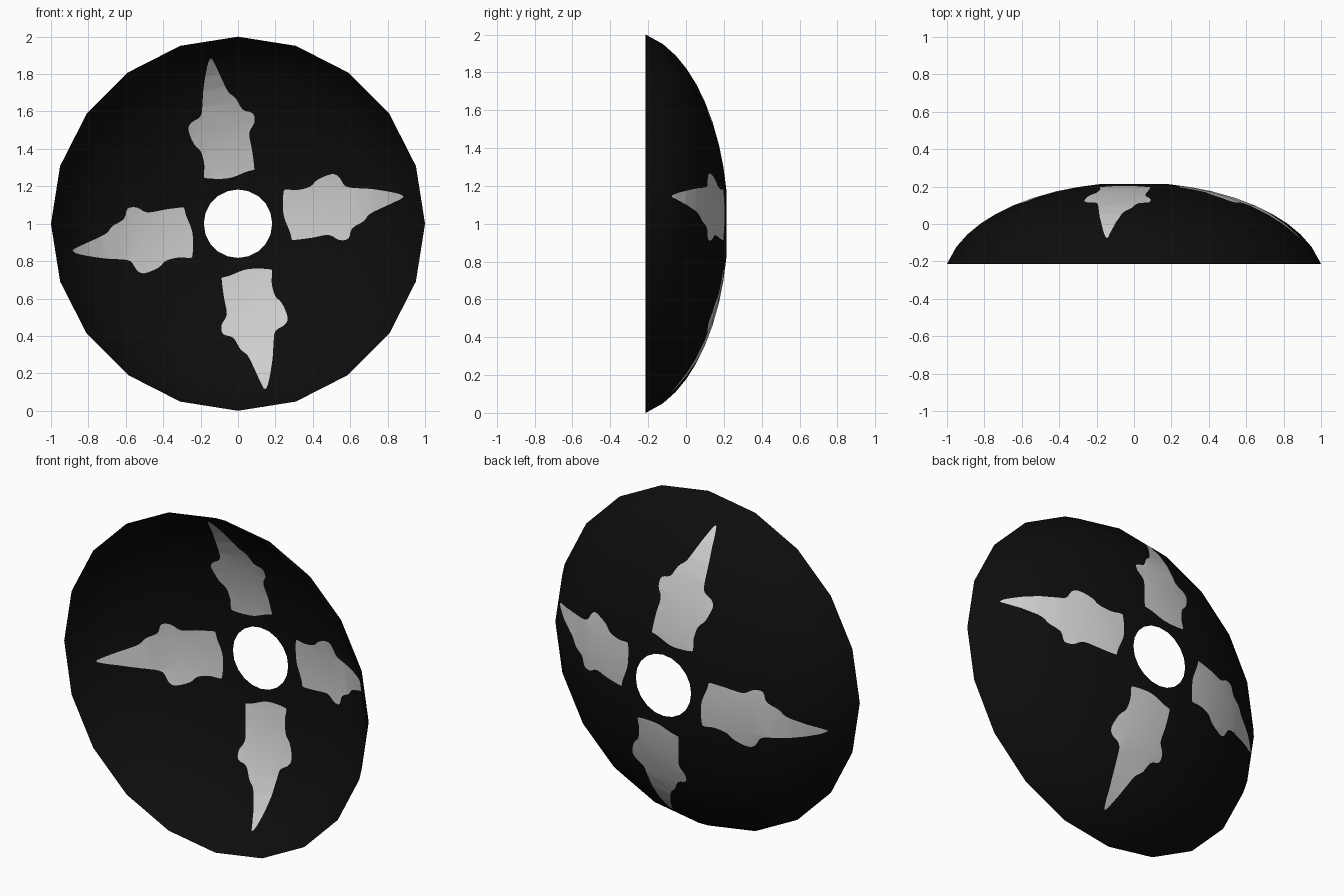
import bpy, bmesh, math
from mathutils import Vector
from mathutils.geometry import delaunay_2d_cdt

if "Cube" in bpy.data.objects:
    bpy.data.objects.remove(bpy.data.objects["Cube"])

SIDES, HOLE = 20, 0.183
RADII = [HOLE, 0.3, 0.42, 0.54, 0.65, 0.74, 0.82, 0.89, 0.95, 1.0]


def depth(r):
    """Dome profile: part of an ellipse, y = 0.213 at the hole and -0.213 at the rim."""
    f = lambda t: math.sqrt(1 - (t / 1.02) ** 2)
    return -0.213 + 0.426 * (f(r) - f(1)) / (f(HOLE) - f(1))


def polygon_radius(p):
    """Radius of the twenty-sided ring passing through p."""
    step = 2 * math.pi / SIDES
    a = math.atan2(p.y, p.x) % step - step / 2
    return p.length * math.cos(a) / math.cos(step / 2)


def dome_y(p):
    """Height of the faceted dome at a point of the front plane."""
    r = min(max(polygon_radius(p), HOLE), 1.0)
    for a, b in zip(RADII, RADII[1:]):
        if r <= b + 1e-9:
            t = (r - a) / (b - a)
            return depth(a) * (1 - t) + depth(b) * t
    return depth(1.0)


def smooth_loop(pts, n=3):
    """Closed Catmull-Rom curve through the points."""
    out = []
    for i in range(len(pts)):
        a, b, c, d = (pts[(i + k) % len(pts)] for k in (-1, 0, 1, 2))
        for j in range(n):
            t = j / n
            out.append(0.5 * (2 * b + (c - a) * t + (2 * a - 5 * b + 4 * c - d) * t * t
                              + (3 * b - a - 3 * c + d) * t ** 3))
    return out


def inside(p, loop):
    hit = False
    for a, b in zip(loop, loop[1:] + loop[:1]):
        if (a.y > p.y) != (b.y > p.y) and p.x < a.x + (p.y - a.y) * (b.x - a.x) / (b.y - a.y):
            hit = not hit
    return hit


def material(name, v):
    m = bpy.data.materials.new(name)
    m.diffuse_color = (v, v, v, 1)
    m.use_nodes = True
    m.node_tree.nodes["Principled BSDF"].inputs["Base Color"].default_value = m.diffuse_color
    return m


# Outline of the upper light patch, measured from the hole centre
OUTLINE = [(-.145, .885), (-.122, .85), (-.085, .77), (-.052, .705), (-.012, .67),
           (.025, .61), (.08, .59), (.087, .54), (.06, .485), (.075, .395), (.087, .30),
           (.08, .287), (.045, .278), (-.03, .248), (-.09, .24), (-.165, .243),
           (-.183, .255), (-.18, .315), (-.198, .385), (-.235, .425), (-.265, .50),
           (-.25, .54), (-.20, .575), (-.19, .64), (-.185, .72), (-.165, .84)]
base = smooth_loop([Vector(p) for p in OUTLINE])
patches = []
turn = lambda p: Vector((p.y, -p.x))
for k in range(4):
    patches.append(base)
    base = [turn(p) for p in base]

# Flat plan of rings, spokes and patch outlines
pts, edges = [], []


def add_loop(loop):
    s, n = len(pts), len(loop)
    pts.extend(loop)
    edges.extend((s + i, s + (i + 1) % n) for i in range(n))


for r in RADII:
    add_loop([Vector((r * math.cos(2 * math.pi * i / SIDES), r * math.sin(2 * math.pi * i / SIDES)))
              for i in range(SIDES)])
for k in range(len(RADII) - 1):
    edges.extend((k * SIDES + i, (k + 1) * SIDES + i) for i in range(SIDES))
for loop in patches:
    add_loop(loop)
verts, _, faces, *_ = delaunay_2d_cdt(pts, edges, [], 0, 1e-5)

# Raise the plan into a hollow dome bulging to the back, with patches cut in
bm = bmesh.new()
bv = [bm.verts.new((p.x, dome_y(p), p.y + 1)) for p in verts]
for f in faces:
    c = sum((verts[i] for i in f), Vector((0, 0))) / len(f)
    if polygon_radius(c) < HOLE:
        continue
    face = bm.faces.new([bv[i] for i in f])
    face.smooth = True
    face.material_index = int(any(inside(c, loop) for loop in patches))
    face.normal_update()
    if face.normal.y < 0:
        face.normal_flip()
bmesh.ops.delete(bm, geom=[v for v in bm.verts if not v.link_faces], context='VERTS')
me = bpy.data.meshes.new("domed_disc")
bm.to_mesh(me)
bm.free()
me.materials.append(material("black", 0.004))
me.materials.append(material("light grey", 0.62))
bpy.context.collection.objects.link(bpy.data.objects.new("domed_disc", me))
